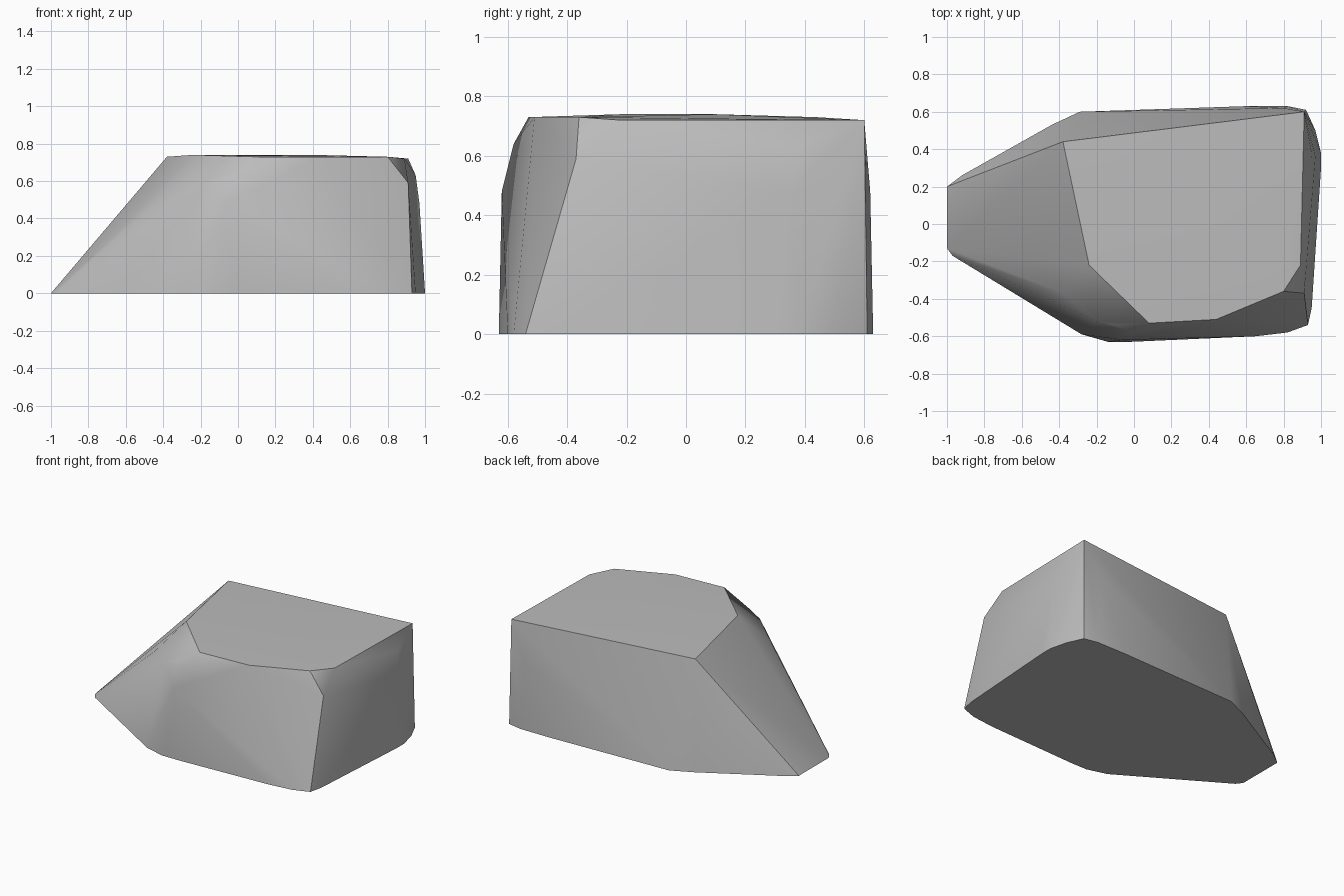
import bpy
import bmesh
import math

# Remove the default cube
default_cube = bpy.data.objects.get("Cube")
if default_cube:
    bpy.data.objects.remove(default_cube, do_unlink=True)


def make_material(name, colour):
    """One flat colour for viewport and render."""
    material = bpy.data.materials.new(name)
    material.use_nodes = True
    material.diffuse_color = colour
    shader = material.node_tree.nodes["Principled BSDF"]
    shader.inputs["Base Color"].default_value = colour
    shader.inputs["Roughness"].default_value = 0.9
    return material


def make_hull(name, outline, corners, material):
    """Wrap a convex stone around a ground outline and upper corners."""
    mesh = bpy.data.meshes.new(name)
    bm = bmesh.new()
    for x, y in outline:
        bm.verts.new((x, y, 0))
    for corner in corners:
        bm.verts.new(corner)
    hull = bmesh.ops.convex_hull(bm, input=bm.verts[:])
    leftover = {v for v in hull["geom_interior"] + hull["geom_unused"]
                if isinstance(v, bmesh.types.BMVert)}
    bmesh.ops.delete(bm, geom=list(leftover), context="VERTS")
    # Merge the coplanar triangles into clean facets
    bmesh.ops.dissolve_limit(bm, angle_limit=math.radians(1),
                             verts=bm.verts[:], edges=bm.edges[:])
    bmesh.ops.recalc_face_normals(bm, faces=bm.faces[:])
    bm.to_mesh(mesh)
    bm.free()
    mesh.materials.append(material)
    stone = bpy.data.objects.new(name, mesh)
    bpy.context.collection.objects.link(stone)
    return stone


# Ground outline, starting at the pointed left end
ground_outline = [
    (-1, .2), (-.92, .26), (-.44, .53), (-.29, .6), (.6, .63), (.82, .63),
    (.92, .61), (.97, .5), (1, .38), (1, .3), (.95, -.45), (.93, -.54),
    (.82, -.58), (.65, -.6), (-.02, -.63), (-.14, -.63), (-.28, -.59),
    (-.97, -.17), (-1, -.13),
]

# Corners of the nearly flat top
top_corners = [
    (-.38, .44, .73), (.91, .6, .72), (.89, -.22, .72), (.8, -.36, .73),
    (.44, -.51, .73), (.08, -.53, .73), (-.24, -.22, .74), (.4, .1, .74),
]

# Worn shoulders between the ground and the top
shoulders = [
    (-.38, -.37, .55), (-.2, -.52, .59), (-.12, -.54, .62),
    (-.06, -.62, .48), (0, -.58, .64), (.91, -.37, .59),
    (.97, .36, .48), (.95, .38, .63), (.8, .62, .48),
]

stone_grey = make_material("stone grey", (.5, .5, .5, 1))
boulder = make_hull("boulder", ground_outline, top_corners + shoulders,
                    stone_grey)

# Soft facets with crisp main ridges
bpy.ops.object.select_all(action="DESELECT")
boulder.select_set(True)
bpy.context.view_layer.objects.active = boulder
bpy.ops.object.shade_smooth_by_angle(angle=math.radians(35))
